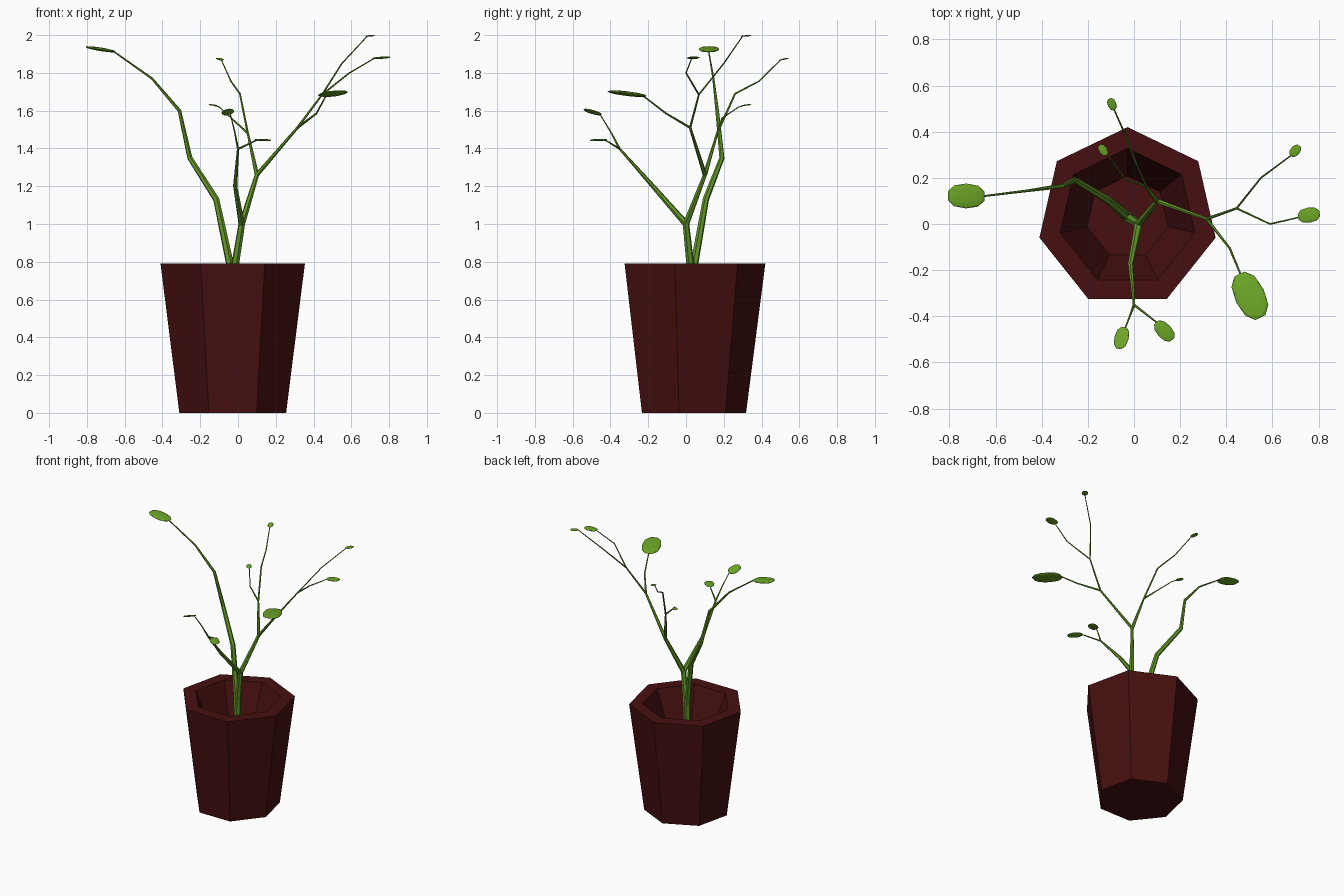
import bpy, bmesh, math
from mathutils import Vector, Matrix

if "Cube" in bpy.data.objects:
    bpy.data.objects.remove(bpy.data.objects["Cube"])


def material(name, rgb):
    m = bpy.data.materials.new(name)
    m.diffuse_color = (*rgb, 1)
    m.use_nodes = True
    m.node_tree.nodes["Principled BSDF"].inputs["Base Color"].default_value = m.diffuse_color
    return m


POT = material("dark red clay", (0.062, 0.005, 0.005))
STEM = material("stem green", (0.12, 0.30, 0.02))
LEAF = material("leaf green", (0.15, 0.38, 0.02))
CX, CY = -0.028, 0.028


def add_mesh(name, bm, mat):
    bmesh.ops.recalc_face_normals(bm, faces=bm.faces)
    me = bpy.data.meshes.new(name)
    bm.to_mesh(me)
    bm.free()
    me.materials.append(mat)
    ob = bpy.data.objects.new(name, me)
    bpy.context.collection.objects.link(ob)
    return ob


# Seven-sided hollow pot: outer wall, rim, inner wall, inner floor
bm = bmesh.new()
rings = []
for r, z in [(0.29, 0), (0.392, 0.79), (0.30, 0.79), (0.18, 0.5)]:
    rings.append([bm.verts.new((CX + r * math.cos(a), CY + r * math.sin(a), z))
                  for a in (math.pi / 2 + i * math.tau / 7 for i in range(7))])
for a, b in zip(rings, rings[1:]):
    for i in range(7):
        j = (i + 1) % 7
        bm.faces.new((a[i], a[j], b[j], b[i]))
bm.faces.new(rings[0])
bm.faces.new(rings[-1])
add_mesh("pot", bm, POT)


# Stems: tapered tubes along points (x, y, z, radius)
def stem(name, pts):
    bm = bmesh.new()
    n = 6
    vecs = [Vector(p[:3]) for p in pts]
    prev = None
    for i, p in enumerate(vecs):
        t = (vecs[min(i + 1, len(pts) - 1)] - vecs[max(i - 1, 0)]).normalized()
        u = t.cross(Vector((0.3, 1, 0))).normalized()
        v = t.cross(u)
        ring = [bm.verts.new(p + pts[i][3] * (u * math.cos(k * math.tau / n) + v * math.sin(k * math.tau / n)))
                for k in range(n)]
        if prev:
            for k in range(n):
                bm.faces.new((prev[k], prev[(k + 1) % n], ring[(k + 1) % n], ring[k]))
        else:
            bm.faces.new(ring)
        prev = ring
    bm.faces.new(prev)
    add_mesh(name, bm, STEM)


fork_low = (0.02, 0.0, 1.0, 0.018)
fork_mid = (0.10, 0.10, 1.26, 0.012)
fork_right = (0.315, 0.022, 1.51, 0.007)
fork_outer = (0.445, 0.068, 1.685, 0.005)
fork_back = (0.052, 0.165, 1.48, 0.006)
fork_front = (0.0, -0.35, 1.397, 0.006)

stem("left_stem", [(-0.03, 0.03, 0.5, 0.024), (-0.043, 0.045, 0.79, 0.021), (-0.115, 0.105, 1.13, 0.017),
                   (-0.255, 0.19, 1.35, 0.014), (-0.31, 0.165, 1.60, 0.010),
                   (-0.455, 0.145, 1.77, 0.006), (-0.66, 0.12, 1.915, 0.004)])
stem("main_stem", [(-0.03, 0.03, 0.5, 0.024), (-0.014, 0.022, 0.79, 0.021), fork_low,
                   fork_mid, fork_right, fork_outer])
stem("front_branch", [fork_low, (-0.015, -0.175, 1.2, 0.012), fork_front])
stem("front_left_twig", [fork_front, (-0.018, -0.40, 1.49, 0.004), (-0.04, -0.455, 1.58, 0.003)])
stem("front_right_twig", [fork_front, (0.09, -0.42, 1.44, 0.004), (0.11, -0.44, 1.446, 0.003)])
stem("right_low_twig", [fork_right, (0.415, -0.105, 1.585, 0.005), (0.465, -0.225, 1.677, 0.004)])
stem("right_top_twig", [fork_outer, (0.55, 0.20, 1.85, 0.004), (0.685, 0.30, 1.995, 0.003)])
stem("right_side_twig", [fork_outer, (0.59, 0.0, 1.80, 0.004), (0.72, 0.03, 1.876, 0.003)])
stem("back_branch", [fork_mid, fork_back, (0.01, 0.26, 1.69, 0.005),
                     (-0.037, 0.385, 1.755, 0.004), (-0.088, 0.50, 1.868, 0.003)])
stem("back_twig", [fork_back, (-0.035, 0.19, 1.56, 0.004), (-0.10, 0.28, 1.62, 0.003), (-0.122, 0.305, 1.627, 0.003)])

# Leaves: flattened rounded pads from base point to tip, with width and roll
leaves = {
    "left_leaf": ((-0.645, 0.12, 1.912), (-0.81, 0.123, 1.938), 0.108, 0),
    "large_leaf": ((0.455, -0.213, 1.677), (0.55, -0.41, 1.703), 0.132, 0),
    "top_leaf": ((0.68, 0.295, 1.994), (0.718, 0.34, 1.998), 0.042, 0),
    "right_leaf": ((0.71, 0.03, 1.877), (0.807, 0.047, 1.883), 0.066, 0),
    "back_leaf": ((-0.085, 0.494, 1.867), (-0.106, 0.545, 1.879), 0.038, 0),
    "small_back_leaf": ((-0.118, 0.298, 1.627), (-0.15, 0.343, 1.633), 0.036, 0),
    "front_left_leaf": ((-0.042, -0.445, 1.58), (-0.066, -0.543, 1.605), 0.066, 0.35),
    "front_right_leaf": ((0.095, -0.425, 1.447), (0.168, -0.503, 1.443), 0.066, 0),
}
for name, (p, q, w, roll) in leaves.items():
    p, q = Vector(p), Vector(q)
    x = (q - p).normalized()
    y = Vector((0, 0, 1)).cross(x).normalized()
    basis = Matrix((x, y, x.cross(y))).transposed().to_4x4() @ Matrix.Rotation(roll, 4, 'X')
    size = Matrix.Diagonal(((q - p).length / 2, w / 2, w * 0.09, 1))
    bm = bmesh.new()
    bmesh.ops.create_icosphere(bm, subdivisions=2, radius=1)
    for v in bm.verts:
        # blunt the oval outline a little
        v.co.x, v.co.y = (math.copysign(abs(c) ** 0.85, c) for c in v.co.xy)
    bm.transform(Matrix.Translation((p + q) / 2) @ basis @ size)
    add_mesh(name, bm, LEAF)
